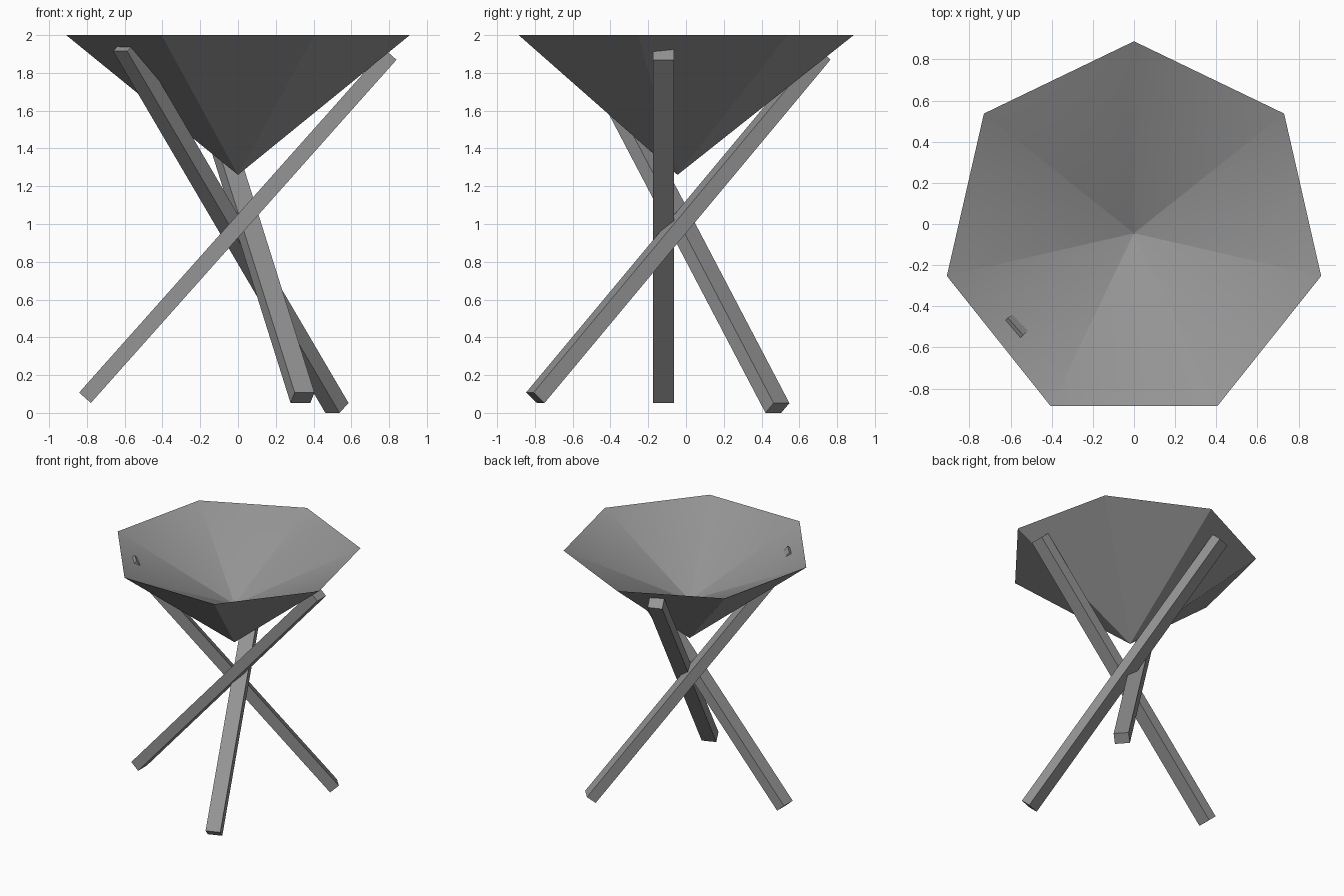
import bpy, bmesh, math
from mathutils import Vector, Matrix

cube = bpy.data.objects.get("Cube")
if cube:
    bpy.data.objects.remove(cube, do_unlink=True)

grey = bpy.data.materials.new("mid grey")
grey.use_nodes = True
colour = (0.3, 0.3, 0.3, 1)
grey.diffuse_color = colour
grey.node_tree.nodes["Principled BSDF"].inputs["Base Color"].default_value = colour


def add_object(name, bm):
    mesh = bpy.data.meshes.new(name)
    bm.to_mesh(mesh)
    bm.free()
    mesh.materials.append(grey)
    obj = bpy.data.objects.new(name, mesh)
    bpy.context.collection.objects.link(obj)
    return obj


# Seven-sided bowl: a deep outside cone and a shallower inside cone share the rim
def add_cone(name, tip_z, facing_up, sides=7, radius=0.933, centre_y=-0.045):
    bm = bmesh.new()
    tip = bm.verts.new((0, centre_y, tip_z))
    rim = []
    for i in range(sides):
        a = math.pi / 2 + math.tau * i / sides
        rim.append(bm.verts.new((radius * math.cos(a), radius * math.sin(a) + centre_y, 2)))
    for i in range(sides):
        face = bm.faces.new((tip, rim[i], rim[(i + 1) % sides]))
        face.smooth = facing_up
        if not facing_up:
            face.normal_flip()
    return add_object(name, bm)


add_cone("bowl_outside", 1.26, False)
mesh = add_cone("bowl_inside", 1.57, True).data

# Soft shading at the inside rim, faceted towards the point
normals = []
for face in mesh.polygons:
    for v in face.vertices:
        normals.append(face.normal.copy() if v == 0 else mesh.vertices[v].normal.copy())
mesh.normals_split_custom_set(normals)


# Straight rectangular legs that cross under the bowl
def add_leg(name, foot, top, width=0.112, depth=0.083):
    foot, top = Vector(foot), Vector(top)
    along = (top - foot).normalized()
    side = Vector((0, 0, 1)).cross(along).normalized()
    out = along.cross(side)
    turn = Matrix((side, out, along)).transposed().to_4x4()
    size = Matrix.Diagonal((width, depth, (top - foot).length, 1))
    bm = bmesh.new()
    bmesh.ops.create_cube(bm, size=1, matrix=Matrix.Translation((foot + top) / 2) @ turn @ size)
    add_object(name, bm)


add_leg("front_leg", (-0.81, -0.119, 0.08), (0.808, -0.119, 1.897))
add_leg("left_leg", (0.524, 0.484, 0.026), (-0.6, -0.52, 1.941))
add_leg("back_leg", (0.3415, -0.798, 0.08), (-0.23, 0.716, 1.897))
